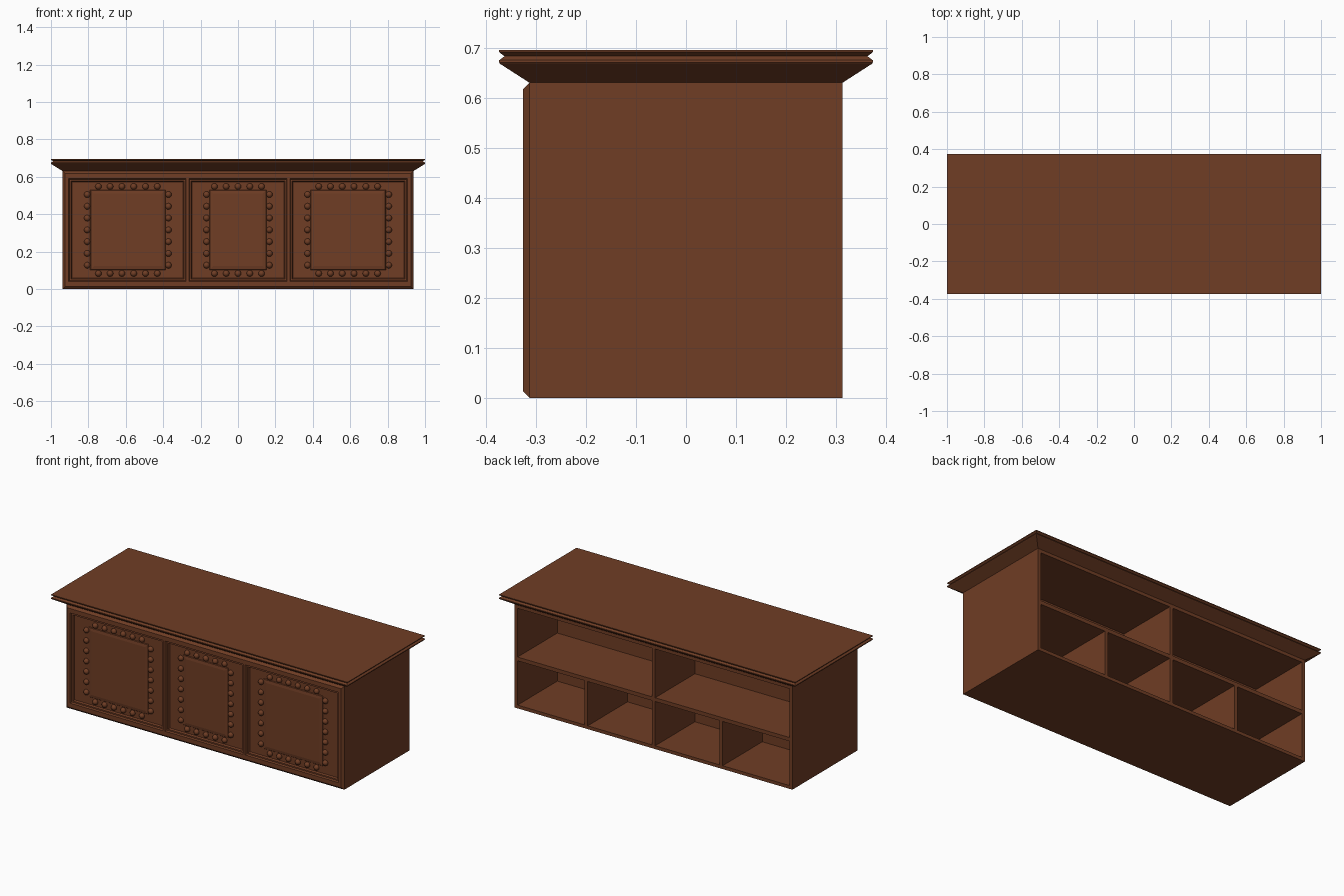
import bpy, bmesh

if "Cube" in bpy.data.objects:
    bpy.data.objects.remove(bpy.data.objects["Cube"])

wood = bpy.data.materials.new("brown_wood")
wood.diffuse_color = (0.16, 0.047, 0.018, 1)
wood.use_nodes = True
wood.node_tree.nodes["Principled BSDF"].inputs["Base Color"].default_value = wood.diffuse_color


def finish(name, bm):
    bmesh.ops.recalc_face_normals(bm, faces=bm.faces[:])
    mesh = bpy.data.meshes.new(name)
    bm.to_mesh(mesh)
    bm.free()
    mesh.materials.append(wood)
    ob = bpy.data.objects.new(name, mesh)
    bpy.context.collection.objects.link(ob)
    return ob


def box(name, x0, x1, y0, y1, z0, z1):
    bm = bmesh.new()
    bmesh.ops.create_cube(bm, size=1)
    for v in bm.verts:
        v.co = ((x0 + x1) / 2 + v.co.x * (x1 - x0),
                (y0 + y1) / 2 + v.co.y * (y1 - y0),
                (z0 + z1) / 2 + v.co.z * (z1 - z0))
    return finish(name, bm)


def loft(name, loops, cap_start=False, cap_end=False):
    """Bridge a list of four-corner loops."""
    bm = bmesh.new()
    rings = [[bm.verts.new(p) for p in loop] for loop in loops]
    for a, b in zip(rings, rings[1:]):
        for i in range(4):
            j = (i + 1) % 4
            bm.faces.new((a[i], a[j], b[j], b[i]))
    if cap_start:
        bm.faces.new(rings[0])
    if cap_end:
        bm.faces.new(rings[-1])
    return finish(name, bm)


def front_rect(x0, x1, z0, z1, y):
    return [(x0, y, z0), (x1, y, z0), (x1, y, z1), (x0, y, z1)]


def level_rect(hx, hy, z):
    return [(-hx, -hy, z), (hx, -hy, z), (hx, hy, z), (-hx, hy, z)]


HX, HY, H, T = 0.937, 0.313, 0.63, 0.02
BACK = -0.07   # inner wall of the open compartments
FACE = -0.326  # front plane of the frame

# Carcass boards
for side, s in (("left", -1), ("right", 1)):
    box(side + "_side", *sorted((s * HX, s * (HX - T))), -HY, HY, 0, H)
box("bottom_board", -HX + T, HX - T, -HY, HY, 0, T)
box("top_board", -HX + T, HX - T, -HY, HY, H - T, H)
box("inner_wall", -HX + T, HX - T, BACK - 0.02, BACK, T, H - T)

# Shelves and dividers, open to the back
box("shelf", -HX + T, HX - T, BACK, HY, 0.29, 0.313)
box("upper_divider", -0.011, 0.011, BACK, HY, 0.313, H - T)
for i, x in enumerate((-0.455, 0, 0.455)):
    box(f"lower_divider_{i}", x - 0.011, x + 0.011, BACK, HY, T, 0.29)

# Crown moulding and top
crown = [(0, H), (0.06, 0.667), (0.063, 0.67), (0.063, 0.675), (0.052, 0.683),
         (0.063, 0.691), (0.063, 0.695)]
loft("crown_top", [level_rect(HX + d, HY + d * 0.96, z) for d, z in crown],
     True, True)

# Chamfered border of the front
B = 0.013
loft("front_chamfer", [front_rect(-HX, HX, 0, H, -HY),
                       front_rect(-HX + B, HX - B, B, H - B, FACE)])


def stepped_panel(name, cell, opening):
    """Frame cell stepping back to a flat panel."""
    x0, x1 = opening
    loops = [front_rect(*cell, B, H - B, FACE)]
    for d, y in ((0, FACE), (0.005, -0.317), (0.013, -0.317), (0.018, -0.307)):
        loops.append(front_rect(x0 + d, x1 - d, 0.04 + d, 0.59 - d, y))
    loft(name + "_panel", loops, cap_end=True)


def cushion(name, x0, x1):
    loops = [front_rect(x0 + d, x1 - d, 0.102 + d, 0.53 - d, y)
             for d, y in ((0, -0.307), (0.003, -0.311), (0.02, -0.314))]
    loft(name + "_raised_field", loops, cap_end=True)


def studs(name, x0, x1, count):
    """Domed studs in a rectangle around the raised field."""
    spots = []
    for i in range(7):
        z = 0.127 + 0.063 * i
        spots += [(x0, z), (x1, z)]
    for i in range(count):
        x = (x0 + x1) / 2 + 0.063 * (i - (count - 1) / 2)
        spots += [(x, 0.083), (x, 0.548)]
    bm = bmesh.new()
    for x, z in spots:
        dome = bmesh.ops.create_uvsphere(bm, u_segments=12, v_segments=8, radius=0.017)
        for v in dome["verts"]:
            v.co = (v.co.x + x, v.co.y - 0.308, v.co.z + z)
    for f in bm.faces:
        f.smooth = True
    finish(name + "_studs", bm)


# Three front panels: cell, opening, raised field, stud columns, studs per row
panels = [
    ("left", (-HX + B, -0.27), (-0.905, -0.277), (-0.79, -0.388), (-0.806, -0.372), 6),
    ("middle", (-0.27, 0.27), (-0.263, 0.263), (-0.152, 0.152), (-0.168, 0.168), 5),
    ("right", (0.27, HX - B), (0.277, 0.905), (0.388, 0.79), (0.372, 0.806), 6),
]
for name, cell, opening, field, columns, count in panels:
    stepped_panel(name, cell, opening)
    cushion(name, *field)
    studs(name, *columns, count)
